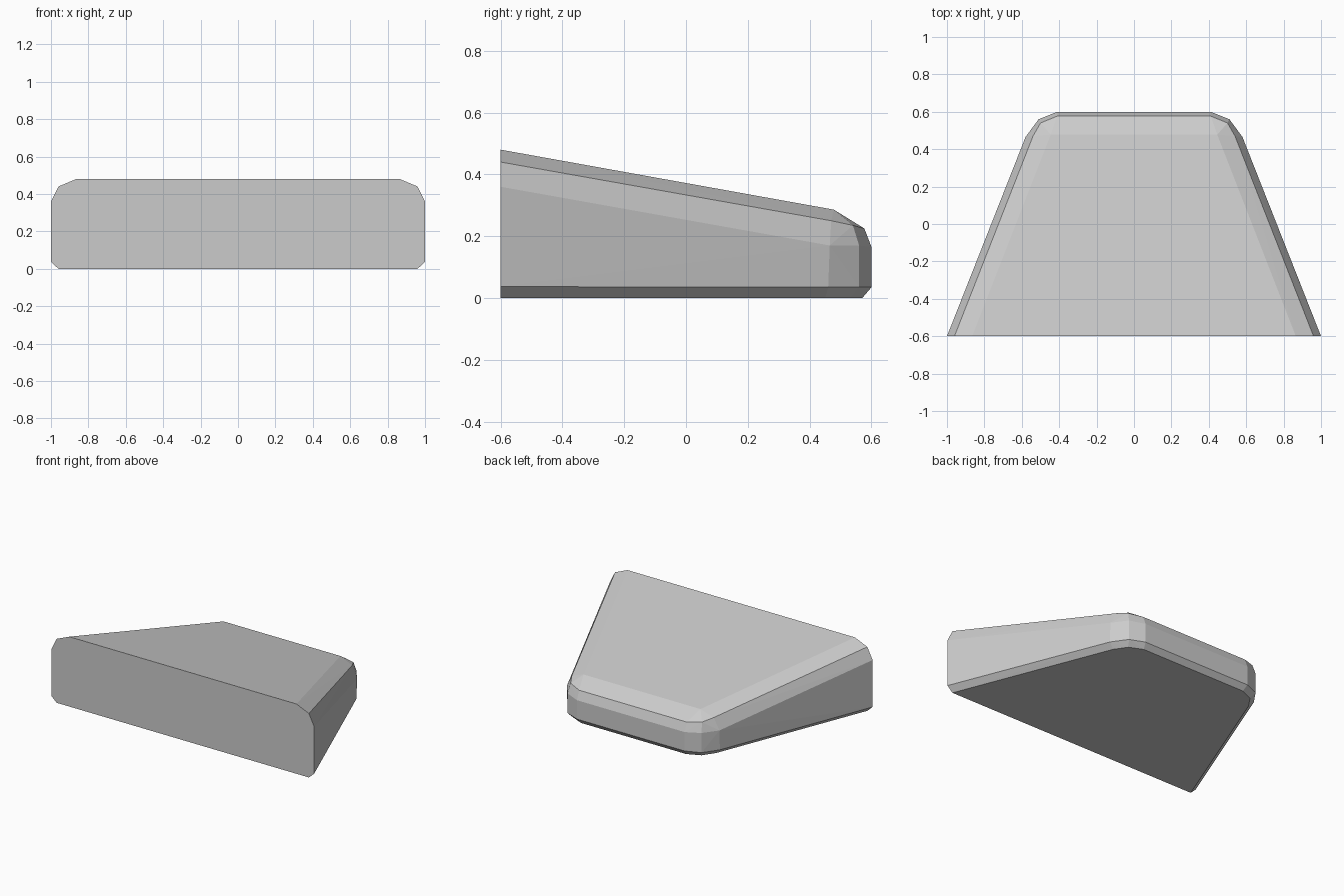
import bpy
import bmesh

if "Cube" in bpy.data.objects:
    bpy.data.objects.remove(bpy.data.objects["Cube"])

# Plain grey finish
grey = bpy.data.materials.new("plain_grey")
grey.diffuse_color = (0.6, 0.6, 0.6, 1)
grey.use_nodes = True
grey.node_tree.nodes["Principled BSDF"].inputs["Base Color"].default_value = grey.diffuse_color

# Right half of each outline, listed from the bottom up: front corner, then the rounded back corner
levels = [
    [(0.96, -0.6, 0.0), (0.545, 0.45, 0.0), (0.49, 0.53, 0.0), (0.40, 0.57, 0.0)],
    [(1.0, -0.6, 0.037), (0.58, 0.46, 0.035), (0.51, 0.56, 0.035), (0.41, 0.60, 0.035)],
    [(1.0, -0.6, 0.36), (0.58, 0.465, 0.17), (0.51, 0.56, 0.17), (0.41, 0.60, 0.165)],
    [(0.96, -0.6, 0.44), (0.54, 0.47, 0.25), (0.50, 0.54, 0.235), (0.41, 0.577, 0.225)],
    [(0.865, -0.6, 0.48), (0.445, 0.478, 0.286)],
]

# Tapered wedge body: mirror the outlines and wrap them in one faceted skin
bm = bmesh.new()
for level in levels:
    for x, y, z in level:
        for side in (-1, 1):
            bm.verts.new((side * x, y, z))
bmesh.ops.convex_hull(bm, input=bm.verts[:])
bmesh.ops.dissolve_limit(bm, angle_limit=0.01, verts=bm.verts[:], edges=bm.edges[:])
bmesh.ops.recalc_face_normals(bm, faces=bm.faces[:])

mesh = bpy.data.meshes.new("wedge_body")
bm.to_mesh(mesh)
bm.free()
mesh.materials.append(grey)
body = bpy.data.objects.new("wedge_body", mesh)
bpy.context.collection.objects.link(body)
